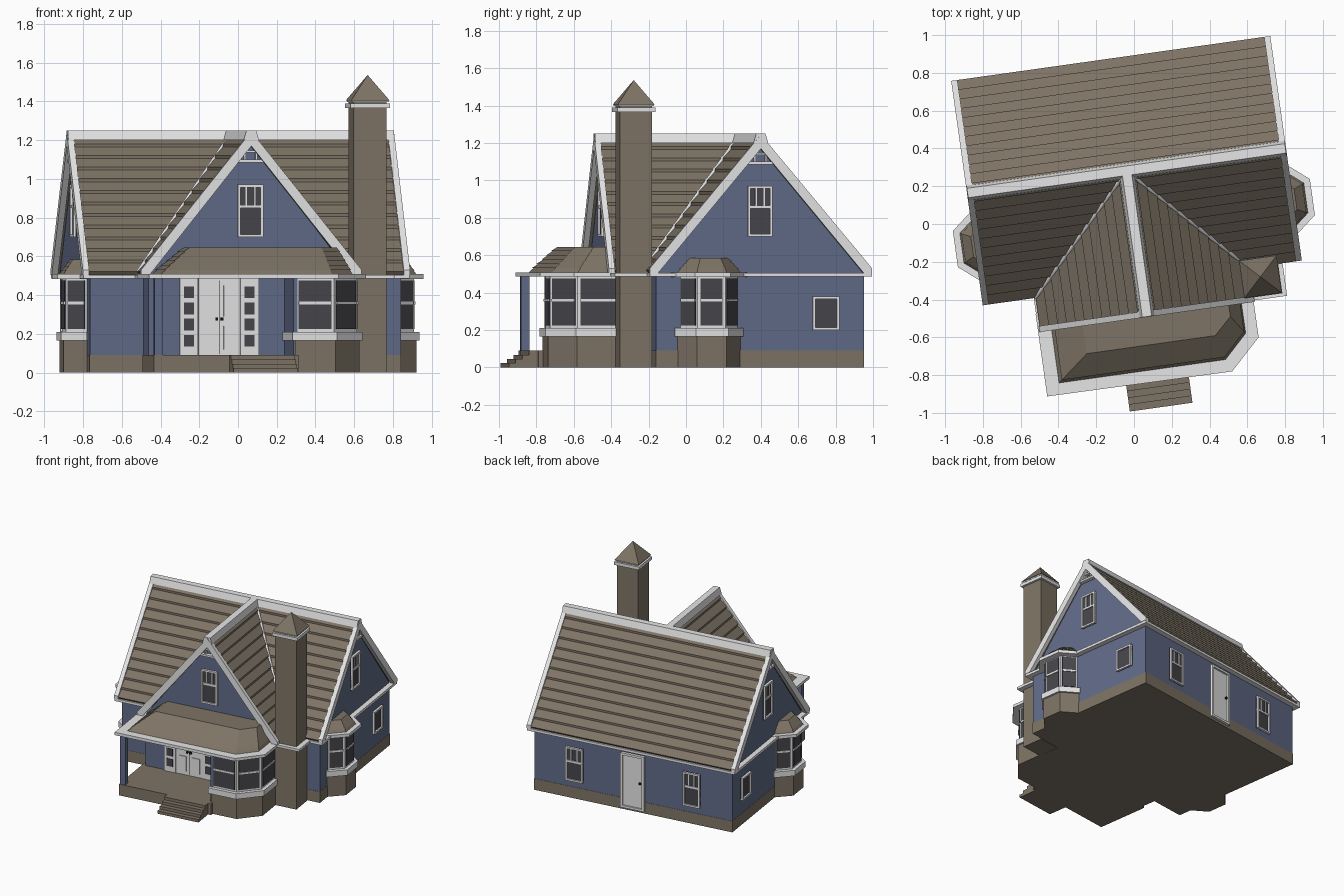
import bpy, bmesh, math
from mathutils import Matrix, Vector

cube = bpy.data.objects.get("Cube")
if cube:
    bpy.data.objects.remove(cube)

TURN = Matrix.Rotation(math.radians(8), 4, 'Z')   # the house stands at an angle
RIDGE, EAVE = 1.225, 0.505


def material(name, r, g, b):
    m = bpy.data.materials.new(name)
    m.use_nodes = True
    m.diffuse_color = (r, g, b, 1)
    m.node_tree.nodes["Principled BSDF"].inputs["Base Color"].default_value = (r, g, b, 1)
    return m


BROWN = material("brown", .21, .175, .132)
BLUE = material("slate blue", .122, .15, .25)
WHITE = material("white trim", .8, .8, .81)
GLASS = material("dark glass", .062, .062, .072)
BLACK = material("black", .01, .01, .01)


def finish(name, bm, mat, matrix=TURN):
    bmesh.ops.recalc_face_normals(bm, faces=bm.faces)
    bm.transform(matrix)
    me = bpy.data.meshes.new(name)
    bm.to_mesh(me)
    bm.free()
    me.materials.append(mat)
    ob = bpy.data.objects.new(name, me)
    bpy.context.collection.objects.link(ob)
    return ob


def prism(name, pts, lo, hi, axis, mat):
    """Extrude a profile along one house axis."""
    def at(p, d):
        return {'x': (d, *p), 'y': (p[0], d, p[1]), 'z': (*p, d)}[axis]
    bm = bmesh.new()
    a = [bm.verts.new(at(p, lo)) for p in pts]
    b = [bm.verts.new(at(p, hi)) for p in pts]
    bm.faces.new(a)
    bm.faces.new(b)
    for i in range(len(a)):
        j = (i + 1) % len(a)
        bm.faces.new((a[i], a[j], b[j], b[i]))
    return finish(name, bm, mat)


def rect(x0, x1, y0, y1):
    return [(x0, y0), (x1, y0), (x1, y1), (x0, y1)]


def grow(pts, d):
    """Offset a counterclockwise outline outward."""
    out = []
    for i, p in enumerate(pts):
        p, q, r = Vector(pts[i - 1]), Vector(p), Vector(pts[(i + 1) % len(pts)])
        e, f = (q - p).normalized(), (r - q).normalized()
        n, m = Vector((e.y, -e.x)), Vector((f.y, -f.x))
        out.append(tuple(q + (n + m) * d / (1 + n.dot(m))))
    return out


def hip_roof(name, low, top, z0, z1, n):
    """Lapped courses between two outlines, with a flat top."""
    bm = bmesh.new()
    rings = []
    for i in range(n):
        for t, z in ((max(0, i - .4) / n, i / n), ((i + 1) / n, (i + 1) / n)):
            rings.append([bm.verts.new((*Vector(a).lerp(Vector(b), t), z0 + (z1 - z0) * z))
                          for a, b in zip(low, top)])
    for r, s in zip(rings, rings[1:]):
        for i in range(len(r)):
            j = (i + 1) % len(r)
            bm.faces.new((r[i], r[j], s[j], s[i]))
    bm.faces.new(rings[0])
    bm.faces.new(rings[-1])
    finish(name, bm, BROWN)


def gable_roof(name, half, mid, lo, hi, axis, n=12):
    """Two lapped slopes, a white ridge cap."""
    for s in (-1, 1):
        pts = [(0, RIDGE - .035), (half - .02, EAVE - .01)]
        for i in reversed(range(n)):
            pts += [(half * (i + 1) / n, RIDGE + (EAVE - RIDGE) * (i + 1) / n + .016),
                    (half * i / n, RIDGE + (EAVE - RIDGE) * i / n)]
        prism(name + "_slope", [(mid + s * x, z) for x, z in pts], lo + .01, hi - .01, axis, BROWN)
    cap = [(-.04, 1.2), (-.025, 1.25), (.025, 1.25), (.04, 1.2)]
    prism(name + "_ridge_cap", [(mid + x, z) for x, z in cap], lo, hi, axis, WHITE)


def rake(name, half, mid, lo, hi, axis):
    """White boards along a gable edge."""
    side = [(half - .045, EAVE), (half, EAVE), (half, EAVE + .025)]
    pts = side + [(0, 1.245)] + [(-x, z) for x, z in reversed(side)] + [(0, 1.17)]
    prism(name, [(mid + x, z) for x, z in pts], lo, hi, axis, WHITE)


def place(x, y, angle):
    return TURN @ Matrix.Translation((x, y, 0)) @ Matrix.Rotation(angle, 4, 'Z')


def plates(name, where, boxes, mat):
    """Boxes (x0, x1, z0, z1, depth) standing out from a wall."""
    bm = bmesh.new()
    for x0, x1, z0, z1, d in boxes:
        m = Matrix.Translation(((x0 + x1) / 2, -d / 2, (z0 + z1) / 2))
        bmesh.ops.create_cube(bm, size=1, matrix=m @ Matrix.Diagonal((x1 - x0, d, z1 - z0, 1)))
    finish(name, bm, mat, where)


def frame(x0, x1, z0, z1, w, d):
    return [(x0, x0 + w, z0, z1, d), (x1 - w, x1, z0, z1, d),
            (x0, x1, z0, z0 + w, d), (x0, x1, z1 - w, z1, d)]


def window(name, where, w, z0, z1, sash=True):
    plates(name + "_glass", where, [(-w, w, z0, z1, .006)], GLASS)
    bars = frame(-w, w, z0, z1, .014, .018)
    if sash:
        zm = z0 + (z1 - z0) * .58
        bars += [(-w, w, zm - .008, zm + .008, .014)]
        bars += [(x - .004, x + .004, zm, z1, .012) for x in (-w / 3, w / 3)]
    plates(name + "_frame", where, bars, WHITE)


def bay(name, pts):
    """Brown base, white sill and body with glazed faces."""
    prism(name + "_base", pts, 0, .17, 'z', BROWN)
    prism(name + "_sill", grow(pts, .015), .165, .21, 'z', WHITE)
    prism(name + "_body", grow(pts, -.012), .21, .49, 'z', WHITE)
    for p, q in list(zip(pts, pts[1:]))[1:4]:
        p, q = Vector(p), Vector(q)
        d, c = q - p, (p + q) / 2
        where = place(c.x, c.y, math.atan2(d.y, d.x)) @ Matrix.Translation((0, .012, 0))
        w = d.length / 2 - .02
        plates(name + "_glass", where, [(-w, w, .225, .475, .005)], GLASS)
        plates(name + "_rail", where, [(-w, w, .352, .366, .01)], WHITE)


# Main house: base, walls, roof
prism("main_base", rect(-.812, .812, -.277, .848), 0, .09, 'z', BROWN)
prism("main_walls", [(-.275, .09), (.846, .09), (.846, .5), (.285, 1.185), (-.275, .5)],
      -.81, .81, 'x', BLUE)
prism("main_eaves", rect(-.85, .85, -.315, .885), .485, EAVE, 'z', WHITE)
gable_roof("main_roof", .6, .285, -.85, .85, 'x')
for s in (-1, 1):
    rake("side_rake", .6, .285, *sorted((s * .82, s * .853)), 'x')

# Front gable wing
prism("wing_base", rect(-.532, .532, -.452, -.2), 0, .09, 'z', BROWN)
prism("wing_walls", [(-.53, .09), (.53, .09), (.53, .5), (0, 1.185), (-.53, .5)],
      -.45, .2, 'y', BLUE)
prism("wing_eaves", rect(-.58, .75, -.489, -.25), .485, EAVE, 'z', WHITE)
gable_roof("wing_roof", .57, 0, -.495, .285, 'y')
rake("wing_rake", .575, 0, -.497, -.465, 'y')
for s in (-1, 1):
    cu = bpy.data.curves.new("valley_flashing", 'CURVE')
    cu.dimensions = '3D'
    cu.bevel_depth = .012
    cu.bevel_resolution = 0
    sp = cu.splines.new('POLY')
    sp.points.add(1)
    sp.points[0].co = (0, .28, RIDGE + .005, 1)
    sp.points[1].co = (s * .57, -.315, EAVE + .01, 1)
    cu.materials.append(WHITE)
    ob = bpy.data.objects.new("valley_flashing", cu)
    ob.matrix_world = TURN
    bpy.context.collection.objects.link(ob)

# Gable windows and apex ornaments
for x, y, a in ((0, -.45, 0), (.81, .285, 90), (-.81, .285, -90)):
    where = place(x, y, math.radians(a))
    window("gable_window", where, .066, .7, .97)
    plates("gable_collar", where, [(-.075, .075, 1.085, 1.1, .03), (-.035, -.025, 1.1, 1.14, .02),
                                   (.025, .035, 1.1, 1.14, .02), (-.04, .04, 1.135, 1.147, .025)], WHITE)

# Porch deck, steps, post and roof
prism("porch_deck", rect(-.555, .2, -.825, -.4), 0, .09, 'z', BROWN)
for i in range(4):
    prism("porch_step", rect(-.16, .175, -.98 + .036 * i, -.8), 0, .0225 * (i + 1), 'z', BROWN)
prism("porch_post", rect(-.55, -.505, -.82, -.775), .09, .49, 'z', BLUE)
prism("porch_eaves", [(-.582, -.4), (-.582, -.84), (.406, -.845), (.57, -.686), (.57, -.4)],
      .485, .508, 'z', WHITE)
hip_roof("porch_roof", [(-.51, -.44), (-.51, -.778), (.38, -.778), (.505, -.655), (.505, -.44)],
         [(-.343, -.44), (-.343, -.645), (.344, -.645), (.437, -.556), (.437, -.44)],
         .508, .645, 6)

# Front bay and its porch-side wall
bay("front_bay", [(.185, -.4), (.185, -.8), (.395, -.8), (.54, -.665), (.54, -.4)])
prism("bay_side_wall", rect(.178, .2, -.79, -.44), .09, .49, 'z', BLUE)

# Side bays
right = [(.7, -.16), (.81, -.16), (.92, -.07), (.92, .09), (.81, .18), (.7, .18)]
for name, pts in (("right_bay", right), ("left_bay", [(-x, .01 - y) for x, y in right])):
    bay(name, pts)
    prism(name + "_eaves", grow(pts, .035), .483, .508, 'z', WHITE)
    hip_roof(name + "_roof", pts, grow(pts, -.055), .508, .585, 4)

# Chimney
def square(h):
    return rect(.624 - h, .624 + h, -.37 - h, -.37 + h)


prism("chimney", square(.087), 0, 1.4, 'z', BROWN)
prism("chimney_band", square(.103), 1.365, 1.39, 'z', WHITE)
prism("chimney_cap_band", square(.095), 1.397, 1.405, 'z', WHITE)
hip_roof("chimney_cap", square(.1), square(.001), 1.405, 1.535, 1)

# Front double door with sidelights
door = place(-.163, -.45, 0)
plates("front_door", door, [(-.108, .108, .09, .485, .012)], WHITE)
plates("door_panels", door, [(s * .055 - .032, s * .055 + .032, z, z + h, .018)
                             for s in (-1, 1) for z, h in ((.12, .12), (.29, .16))], WHITE)
plates("door_gap", door, [(-.002, .002, .095, .475, .014)], BLACK)
plates("door_knobs", door, [(s * .014 - .006, s * .014 + .006, .27, .285, .026) for s in (-1, 1)], BLACK)
for s in (-1, 1):
    x = s * .158
    plates("sidelight", door, [(x - .048, x + .048, .09, .485, .016)], WHITE)
    plates("sidelight_panes", door, [(x - .026, x + .026, .135 + .083 * i, .195 + .083 * i, .02)
                                     for i in range(4)], GLASS)

# Back door and windows, small side windows
back = place(0, .846, math.pi)
plates("back_door", back, [(-.08, .08, .03, .44, .01)], WHITE)
plates("back_door_frame", back, frame(-.097, .097, .02, .46, .018, .022), WHITE)
plates("back_door_knob", back, [(.055, .067, .23, .245, .024)], BLACK)
for x in (-.48, .48):
    window("back_window", place(x, .846, math.pi), .07, .14, .41)
for s in (-1, 1):
    window("small_side_window", place(s * .81, .64, s * math.pi / 2), .072, .2, .38, sash=False)
